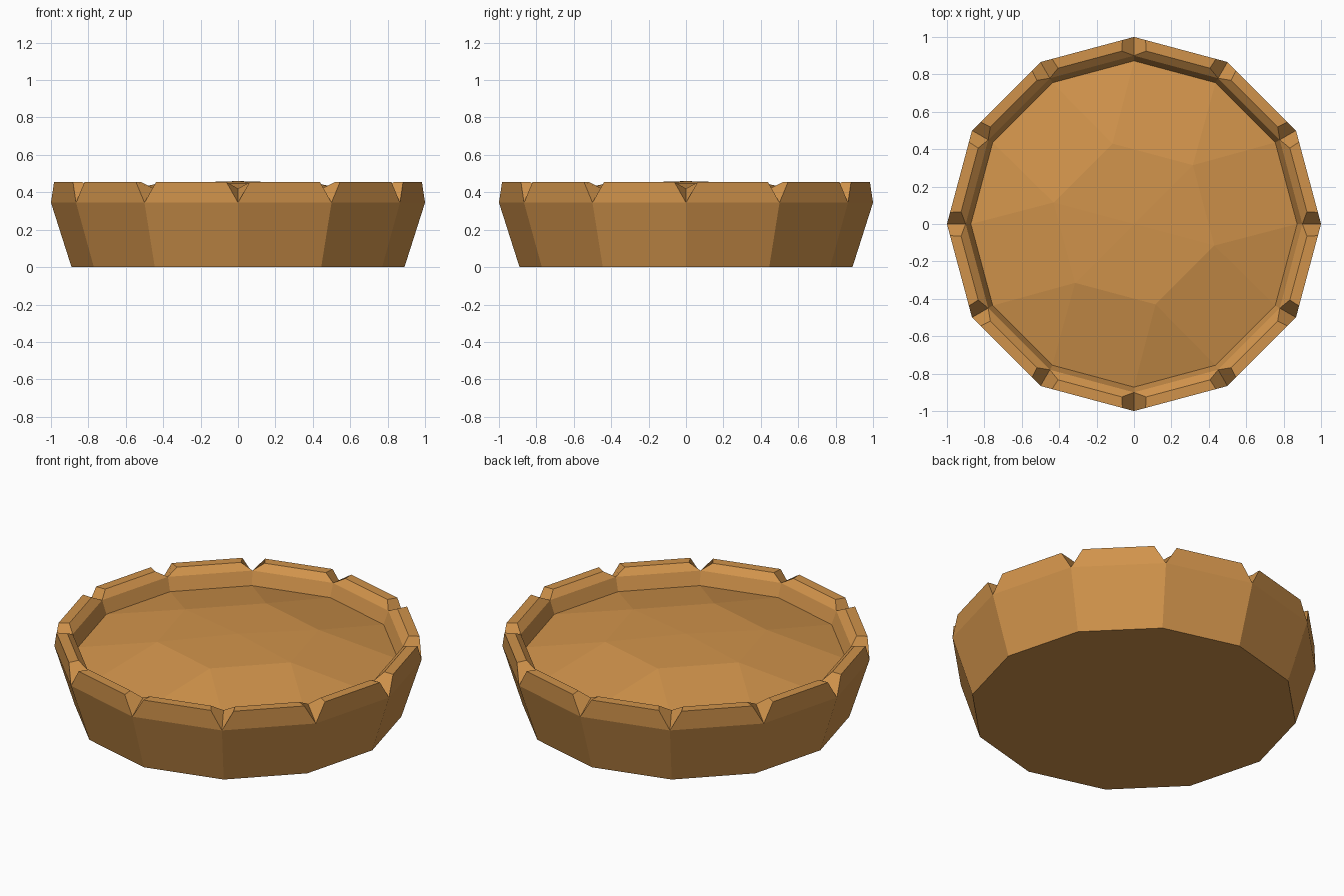
import bpy
from math import cos, sin, radians

if "Cube" in bpy.data.objects:
    bpy.data.objects.remove(bpy.data.objects["Cube"])

mat = bpy.data.materials.new("baked_crust")
mat.diffuse_color = (0.63, 0.29, 0.07, 1)
mat.use_nodes = True
mat.node_tree.nodes["Principled BSDF"].inputs["Base Color"].default_value = mat.diffuse_color
N = 12


def ring(r, z, n=N, start=0):
    return [(r * cos(radians(start + 360 * i / n)),
             r * sin(radians(start + 360 * i / n)), z) for i in range(n)]


def along_edges(r, z, t):
    # two points per side, set in from each corner by fraction t
    c, out = ring(r, z), []
    for i in range(N):
        a, b = c[i], c[(i + 1) % N]
        for k in (t, 1 - t):
            out.append((a[0] + (b[0] - a[0]) * k, a[1] + (b[1] - a[1]) * k, z))
    return out


def build(name, verts, faces):
    me = bpy.data.meshes.new(name)
    me.from_pydata(verts, [], faces)
    me.materials.append(mat)
    bpy.context.collection.objects.link(bpy.data.objects.new(name, me))


# Crust: flared wall, rim blocks with a notch at each corner, inner lip
verts = (ring(0.89, 0) + ring(1, 0.345) + ring(0.9, 0.42) + ring(0.872, 0.343)
         + along_edges(1, 0.455, 0.124) + along_edges(0.942, 0.455, 0.138))
B, C, I, F, T, U = 0, N, 2 * N, 3 * N, 4 * N, 6 * N
faces = [list(reversed(range(N)))]
for i in range(N):
    j, t0, t1, u0, u1 = (i + 1) % N, T + 2 * i, T + 2 * i + 1, U + 2 * i, U + 2 * i + 1
    faces += [
        (B + i, B + j, C + j, C + i),
        (C + i, C + j, t1, t0),
        (t0, t1, u1, u0),
        (u0, u1, I + j, I + i),
        (I + i, I + j, F + j, F + i),
        (C + i, t0, u0, I + i),
        (t1, C + j, I + j, u1),
    ]
build("crust", verts, faces)

# Filling: shallow faceted dome
verts = ring(0.872, 0.343) + ring(0.445, 0.447, 6, 45) + [(0, 0, 0.46)]
faces = []
for k in range(6):
    m, m2 = N + k, N + (k + 1) % 6
    a, b, c = 2 * k + 1, (2 * k + 2) % N, (2 * k + 3) % N
    faces += [(18, m, m2), (m, a, b), (m, b, c, m2)]
build("filling", verts, faces)
